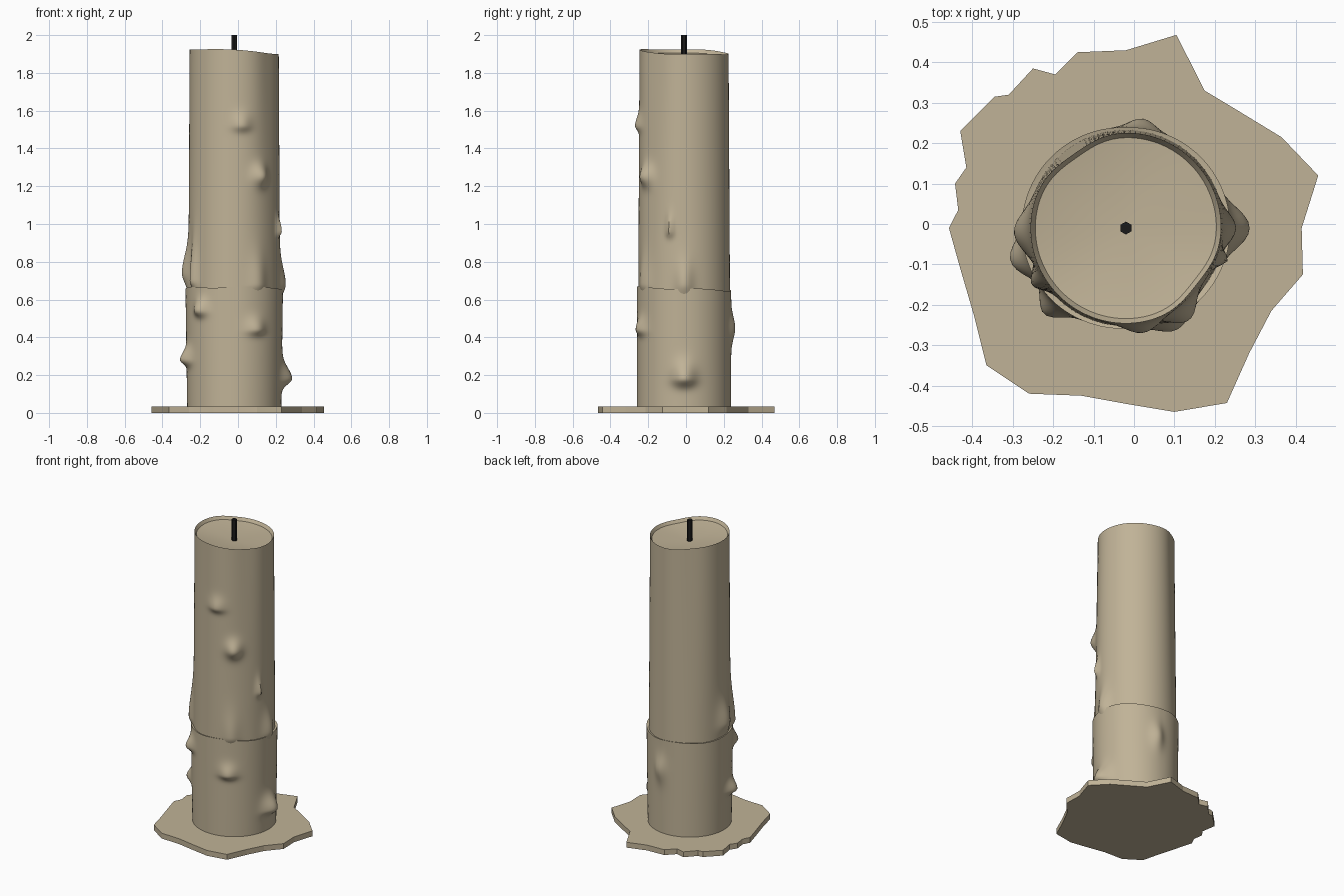
import bpy
import bmesh
from math import sin, cos, pi, exp, atan2, radians

cube = bpy.data.objects.get("Cube")
if cube:
    bpy.data.objects.remove(cube, do_unlink=True)

CX, CY = -0.02, -0.01
SEGMENTS = 120


def make_material(name, colour):
    mat = bpy.data.materials.new(name)
    mat.use_nodes = True
    mat.diffuse_color = (*colour, 1)
    bsdf = next(n for n in mat.node_tree.nodes if n.type == "BSDF_PRINCIPLED")
    bsdf.inputs["Base Color"].default_value = (*colour, 1)
    return mat


wax = make_material("wax", (0.53, 0.45, 0.31))
charred = make_material("charred_black", (0.01, 0.01, 0.01))


def make_object(name, bm, mat, smooth_angle=None):
    bmesh.ops.recalc_face_normals(bm, faces=bm.faces)
    mesh = bpy.data.meshes.new(name)
    bm.to_mesh(mesh)
    bm.free()
    mesh.materials.append(mat)
    obj = bpy.data.objects.new(name, mesh)
    bpy.context.collection.objects.link(obj)
    if smooth_angle:
        bpy.ops.object.select_all(action="DESELECT")
        obj.select_set(True)
        bpy.context.view_layer.objects.active = obj
        bpy.ops.object.shade_smooth_by_angle(angle=radians(smooth_angle))
    return obj


def angle_gap(a, b):
    return (a - b + pi) % (2 * pi) - pi


def drip_swell(drips, angle, z):
    """Outward swelling of the wax: each drip has a blunt foot and a longer tail."""
    total = 0
    for x, y, peak, size, width, foot, tail in drips:
        gap = angle_gap(angle, atan2(y - CY, x - CX)) / width
        rise = z - peak
        length = tail if rise > 0 else foot
        total = max(total, size * exp(-gap ** 2 - (rise / length) ** 2))
    return total


def wax_tube(name, bottom, rim, radius, drips, rows, lip, dish):
    """Tube of wax with swollen drips, a wavy rim and a dished top."""
    bm = bmesh.new()
    rings = []
    for row in range(rows + 1):
        t = row / rows
        ring = []
        for i in range(SEGMENTS):
            a = 2 * pi * i / SEGMENTS
            z = bottom + (rim(a) - bottom) * t
            r = radius(a, t) + drip_swell(drips, a, z)
            ring.append(bm.verts.new((CX + r * cos(a), CY + r * sin(a), z)))
        rings.append(ring)
    # Inner slope of the top, falling to the middle
    inner = []
    for v in rings[-1]:
        inner.append(bm.verts.new((CX + (v.co.x - CX) * lip,
                                   CY + (v.co.y - CY) * lip, v.co.z - dish / 2)))
    rings.append(inner)
    for low, high in zip(rings, rings[1:]):
        for i in range(SEGMENTS):
            j = (i + 1) % SEGMENTS
            bm.faces.new((low[i], low[j], high[j], high[i]))
    middle = bm.verts.new((CX, CY, rim(pi / 2) - dish))
    for i in range(SEGMENTS):
        bm.faces.new((inner[i], inner[(i + 1) % SEGMENTS], middle))
    bm.faces.new(rings[0])
    return make_object(name, bm, wax, 40)


# Drips: x, y, peak height, size, angular width, foot length, tail length
upper_drips = [
    (0.02, -0.25, 1.52, 0.025, 0.2, 0.03, 0.06),
    (0.11, -0.2, 1.25, 0.04, 0.19, 0.05, 0.06),
    (0.2, -0.08, 0.96, 0.025, 0.08, 0.03, 0.08),
    (-0.28, -0.02, 0.74, 0.035, 0.22, 0.07, 0.13),
    (-0.22, -0.13, 0.7, 0.03, 0.12, 0.04, 0.2),
    (0.24, -0.01, 0.68, 0.03, 0.18, 0.06, 0.12),
    (0.11, -0.23, 0.68, 0.02, 0.2, 0.04, 0.15),
]
lower_drips = [
    (0.1, -0.25, 0.44, 0.03, 0.2, 0.03, 0.06),
    (-0.21, -0.21, 0.54, 0.04, 0.16, 0.03, 0.06),
    (-0.3, -0.09, 0.28, 0.045, 0.2, 0.03, 0.06),
    (0.27, -0.01, 0.18, 0.055, 0.22, 0.04, 0.08),
    (0.02, 0.25, 0.45, 0.024, 0.16, 0.08, 0.08),
]


# Upper column, slightly flattened on two sides
def column_radius(a, t):
    flat = sum(0.012 * exp(-(angle_gap(a, radians(d)) / 0.35) ** 2) for d in (-38, 125))
    return 0.243 - 0.007 * t - flat * t


def column_rim(a):
    return 1.912 - 0.013 * cos(a) - 0.008 * sin(a) + 0.003 * sin(3 * a)


wax_tube("candle_column", 0.6, column_rim, column_radius, upper_drips, 130, 0.95, 0.04)


# Lower wax collar
def collar_radius(a, t):
    return 0.249 + 0.009 * t * abs(cos(a))


def collar_rim(a):
    return 0.657 - 0.01 * sin(a) + 0.004 * sin(4 * a)


wax_tube("wax_collar", 0.02, collar_rim, collar_radius, lower_drips, 70, 0.93, 0.01)

# Spilled wax puddle
outline = [
    (0.105, 0.468), (0.175, 0.33), (0.25, 0.285), (0.365, 0.215), (0.456, 0.12),
    (0.415, -0.01), (0.418, -0.125), (0.34, -0.215), (0.285, -0.32), (0.23, -0.443),
    (0.1, -0.465), (-0.02, -0.445), (-0.13, -0.425), (-0.26, -0.42), (-0.365, -0.35),
    (-0.395, -0.23), (-0.43, -0.11), (-0.458, -0.01), (-0.435, 0.035), (-0.443, 0.1),
    (-0.415, 0.14), (-0.43, 0.23), (-0.345, 0.315), (-0.31, 0.32), (-0.25, 0.385),
    (-0.195, 0.37), (-0.14, 0.425), (-0.02, 0.43),
]
bm = bmesh.new()
base = bm.faces.new([bm.verts.new((x, y, 0)) for x, y in outline])
top = bmesh.ops.extrude_face_region(bm, geom=[base], use_keep_orig=True)
raised = [g for g in top["geom"] if isinstance(g, bmesh.types.BMVert)]
bmesh.ops.translate(bm, verts=raised, vec=(0, 0, 0.035))
make_object("wax_puddle", bm, wax)

# Wick
bpy.ops.mesh.primitive_cylinder_add(vertices=6, radius=0.016, depth=0.15,
                                    location=(CX, CY, 1.925))
wick = bpy.context.object
wick.name = "wick"
wick.data.materials.append(charred)
